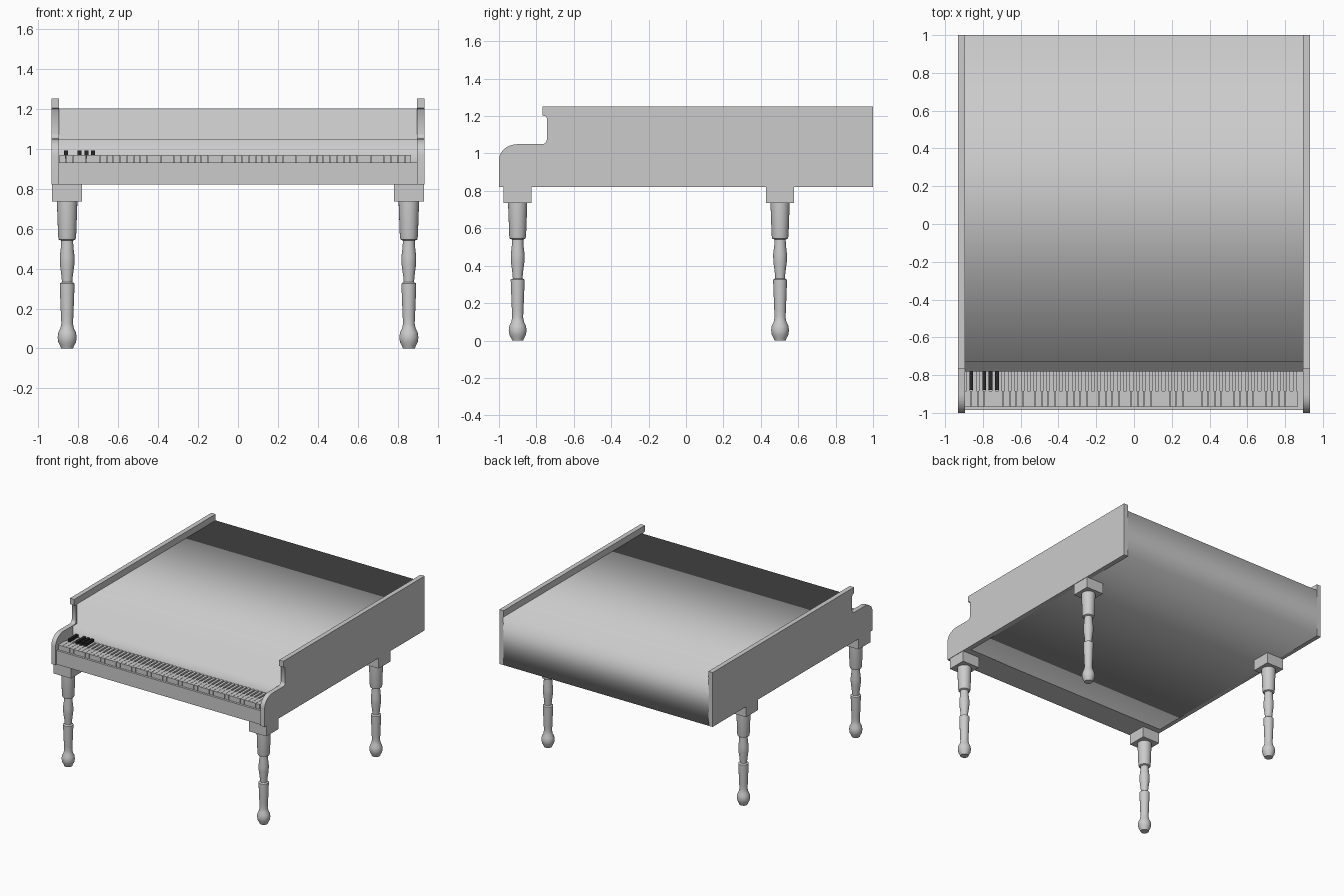
import bpy, bmesh, math

if "Cube" in bpy.data.objects:
    bpy.data.objects.remove(bpy.data.objects["Cube"])

def mat(name, rgb):
    m = bpy.data.materials.new(name)
    m.diffuse_color = (*rgb, 1)
    m.use_nodes = True
    m.node_tree.nodes["Principled BSDF"].inputs["Base Color"].default_value = m.diffuse_color
    return m

GREY = mat("pale grey", (0.6, 0.6, 0.6))
BLACK = mat("black", (0.02, 0.02, 0.02))

def finish(name, bm, material, smooth=None):
    bmesh.ops.recalc_face_normals(bm, faces=bm.faces)
    me = bpy.data.meshes.new(name)
    bm.to_mesh(me)
    bm.free()
    me.materials.append(material)
    ob = bpy.data.objects.new(name, me)
    bpy.context.collection.objects.link(ob)
    if smooth:
        bpy.ops.object.select_all(action='DESELECT')
        ob.select_set(True)
        bpy.context.view_layer.objects.active = ob
        bpy.ops.object.shade_smooth_by_angle(angle=math.radians(smooth))
    return ob

def extrude(bm, pts, vec):
    """Closed prism from a planar outline."""
    f = bm.faces.new([bm.verts.new(p) for p in pts])
    new = bmesh.ops.extrude_face_region(bm, geom=[f])["geom"]
    bmesh.ops.translate(bm, vec=vec, verts=[v for v in new if isinstance(v, bmesh.types.BMVert)])

def box(bm, x0, x1, y0, y1, z0, z1):
    extrude(bm, [(x0, y0, z0), (x1, y0, z0), (x1, y1, z0), (x0, y1, z0)], (0, 0, z1 - z0))

def arc(cy, cz, ry, rz, a0, a1, n=8):
    return [(cy + ry * math.cos(math.radians(a0 + (a1 - a0) * i / n)),
             cz + rz * math.sin(math.radians(a0 + (a1 - a0) * i / n))) for i in range(n + 1)]

# Side panels: rounded arm, stepped cheek and overhanging top rail
side = ([(1, 0.82), (-1, 0.82)] + arc(-0.9, 0.965, 0.1, 0.085, 180, 90)
        + arc(-0.77, 1.075, 0.026, 0.025, -90, 0, 5)
        + [(-0.744, 1.19), (-0.752, 1.2), (-0.767, 1.203), (-0.767, 1.25), (1, 1.25)])
for name, x in (("left_side_panel", -0.933), ("right_side_panel", 0.896)):
    bm = bmesh.new()
    extrude(bm, [(x, y, z) for y, z in side], (0.037, 0, 0))
    finish(name, bm, GREY, 40)

# Body shell: back, lid, front board and ledge, softly shaded; side panels close its ends
bm = bmesh.new()
shell = [(-0.78, 0.82), (1, 0.82), (1, 1.2), (-0.73, 1.2), (-0.73, 1.045), (-0.78, 1.045)]
ends = [[bm.verts.new((x, y, z)) for y, z in shell] for x in (-0.9, 0.9)]
for i in range(len(shell)):
    j = (i + 1) % len(shell)
    bm.faces.new((ends[0][i], ends[0][j], ends[1][j], ends[1][i]))
finish("body_shell", bm, GREY, 100)

# Key bed with raised front rail
bm = bmesh.new()
box(bm, -0.9, 0.9, -0.985, -0.775, 0.82, 0.93)
finish("key_bed", bm, GREY)

# White keys: wide front, narrow back so slots are left between them
N, X0, W = 52, -0.895, 0.0339
bm = bmesh.new()
for i in range(N):
    a, b = X0 + i * W + 0.001, X0 + (i + 1) * W - 0.001
    s = 0.006
    outline = [(a, -0.968), (b, -0.968), (b, -0.885), (b - s, -0.885),
               (b - s, -0.775), (a + s, -0.775), (a + s, -0.885), (a, -0.885)]
    extrude(bm, [(x, y, 0.928) for x, y in outline], (0, 0, 0.04))
finish("white_keys", bm, GREY)

# The few black keys at the low end
bm = bmesh.new()
for i in (1, 3, 4, 5):
    x = X0 + i * W
    box(bm, x - 0.01, x + 0.01, -0.88, -0.775, 0.95, 0.99)
finish("black_keys", bm, BLACK)

# Turned legs with square blocks
turning = [(0.0, 0), (0.03, 0), (0.034, 0.012), (0.044, 0.03), (0.048, 0.055), (0.044, 0.08),
           (0.034, 0.1), (0.029, 0.125), (0.031, 0.16), (0.037, 0.315), (0.037, 0.325),
           (0.026, 0.332), (0.028, 0.36), (0.036, 0.42), (0.037, 0.46), (0.031, 0.51),
           (0.03, 0.54), (0.042, 0.545), (0.045, 0.56), (0.051, 0.725), (0.051, 0.74), (0, 0.74)]
SEG = 24
for row, y in (("front", -0.9), ("rear", 0.503)):
    for hand, x in (("left", -0.855), ("right", 0.855)):
        bm = bmesh.new()
        vs = [bm.verts.new((x + r, y, z)) for r, z in turning]
        es = [bm.edges.new(p) for p in zip(vs, vs[1:])]
        bmesh.ops.spin(bm, geom=vs + es, cent=(x, y, 0), axis=(0, 0, 1),
                       angle=2 * math.pi, steps=SEG)
        bmesh.ops.remove_doubles(bm, verts=bm.verts, dist=0.0005)
        finish(f"{row}_{hand}_leg", bm, GREY, 40)
        bm = bmesh.new()
        box(bm, x - 0.075, x + 0.075, y - 0.075, y + 0.075, 0.735, 0.822)
        finish(f"{row}_{hand}_leg_block", bm, GREY)
